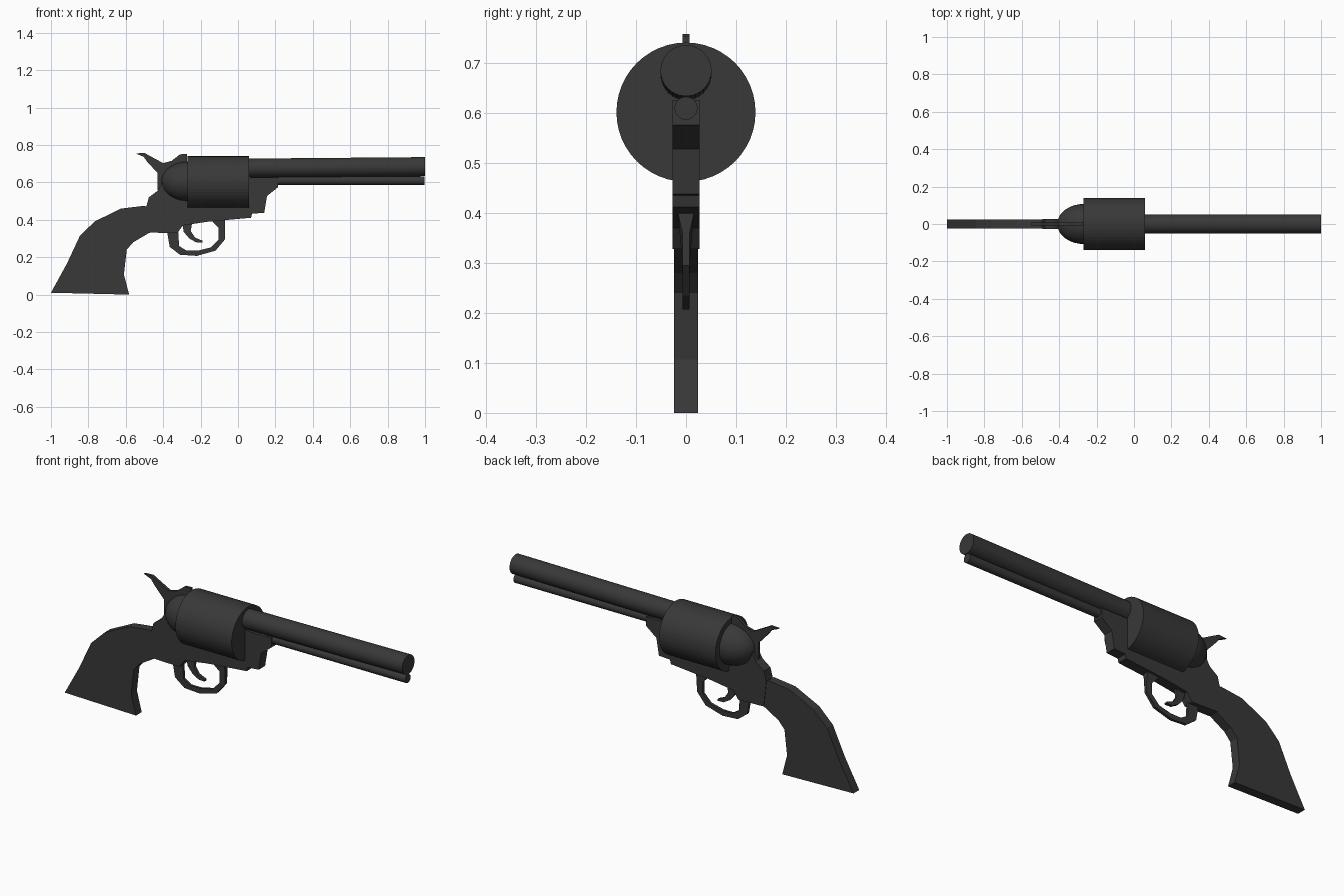
import bpy, bmesh, math
from mathutils import Vector

if "Cube" in bpy.data.objects:
    bpy.data.objects.remove(bpy.data.objects["Cube"])

steel = bpy.data.materials.new("dark_steel")
steel.diffuse_color = (0.04, 0.04, 0.04, 1)
steel.use_nodes = True
steel.node_tree.nodes["Principled BSDF"].inputs["Base Color"].default_value = steel.diffuse_color


def finish(bm, name, smooth=False):
    bmesh.ops.recalc_face_normals(bm, faces=bm.faces)
    me = bpy.data.meshes.new(name)
    bm.to_mesh(me)
    bm.free()
    me.materials.append(steel)
    ob = bpy.data.objects.new(name, me)
    bpy.context.collection.objects.link(ob)
    if smooth:
        bpy.ops.object.select_all(action='DESELECT')
        bpy.context.view_layer.objects.active = ob
        ob.select_set(True)
        bpy.ops.object.shade_smooth_by_angle(angle=math.radians(30))
    return ob


def plate(name, profile, half):
    """Side profile in x, z extruded to +-half in y."""
    bm = bmesh.new()
    face = bm.faces.new([bm.verts.new((x, -half, z)) for x, z in profile])
    ext = bmesh.ops.extrude_face_region(bm, geom=[face])
    for v in ext["geom"]:
        if isinstance(v, bmesh.types.BMVert):
            v.co.y = half
    return finish(bm, name)


def lathe(name, start, end, profile, sides, smooth=True):
    """Revolve (distance along axis 0..1, radius) pairs about start-end."""
    a, b = Vector(start), Vector(end)
    bm = bmesh.new()
    rings = []
    for t, r in profile:
        c = a.lerp(b, t)
        rings.append([bm.verts.new(c + Vector((0, r * math.cos(k), r * math.sin(k))))
                      for k in (math.tau * i / sides for i in range(sides))])
    for p, q in zip(rings, rings[1:]):
        for i in range(sides):
            j = (i + 1) % sides
            bm.faces.new((p[i], p[j], q[j], q[i]))
    bm.faces.new(rings[0])
    bm.faces.new(rings[-1])
    bmesh.ops.remove_doubles(bm, verts=bm.verts, dist=1e-5)
    return finish(bm, name, smooth)


# barrel, with the rod below it
lathe("barrel", (0.04, 0, 0.676), (1, 0, 0.684), [(0, 0.051), (1, 0.051)], 32)
lathe("ejector_rod", (0.18, 0, 0.609), (0.997, 0, 0.609), [(0, 0.023), (1, 0.023)], 24)

# chamber drum and the rounded shield behind it
lathe("drum", (-0.27, 0, 0.601), (0.06, 0, 0.601), [(0, 0.139), (1, 0.139)], 48, False)
dome = [(math.cos(a), 0.107 * math.sin(a) + 1e-4)
        for a in (math.pi / 2 * i / 10 for i in range(10, -1, -1))]
lathe("recoil_shield", (-0.268, 0, 0.604), (-0.41, 0, 0.604), dome, 32)

# flat frame
plate("frame", [
    (-0.49, 0.47), (-0.477, 0.52), (-0.43, 0.555), (-0.405, 0.60), (-0.25, 0.61),
    (0.065, 0.625), (0.215, 0.625), (0.215, 0.575), (0.155, 0.527), (0.14, 0.437),
    (0.075, 0.433), (0.07, 0.411), (-0.16, 0.39), (-0.295, 0.37), (-0.325, 0.328),
    (-0.40, 0.33), (-0.475, 0.332)], 0.027)

# grip
plate("grip", [
    (-1, 0.01), (-0.915, 0.165), (-0.845, 0.315), (-0.765, 0.392), (-0.625, 0.46),
    (-0.50, 0.475), (-0.47, 0.46), (-0.46, 0.332), (-0.475, 0.33), (-0.56, 0.28),
    (-0.595, 0.24), (-0.61, 0.107), (-0.582, 0)], 0.024)

# hammer
plate("hammer", [
    (-0.548, 0.755), (-0.50, 0.757), (-0.40, 0.703), (-0.355, 0.715), (-0.31, 0.75),
    (-0.272, 0.752), (-0.272, 0.60), (-0.38, 0.56), (-0.43, 0.56), (-0.43, 0.65),
    (-0.485, 0.71), (-0.505, 0.737)], 0.007)

# trigger guard, widening where it meets the frame
guard = plate("trigger_guard", [
    (-0.38, 0.34), (-0.365, 0.255), (-0.31, 0.213), (-0.22, 0.207), (-0.12, 0.235),
    (-0.07, 0.295), (-0.07, 0.36), (-0.07, 0.40), (-0.14, 0.395), (-0.103, 0.355),
    (-0.103, 0.295), (-0.145, 0.252), (-0.215, 0.235), (-0.275, 0.235),
    (-0.315, 0.26), (-0.32, 0.34)], 0.007)
for v in guard.data.vertices:
    if v.co.z > 0.38:
        v.co.y *= 2.3

# trigger
plate("trigger", [
    (-0.298, 0.38), (-0.29, 0.335), (-0.26, 0.30), (-0.225, 0.28), (-0.19, 0.279),
    (-0.19, 0.288), (-0.23, 0.305), (-0.253, 0.34), (-0.245, 0.385)], 0.008)
